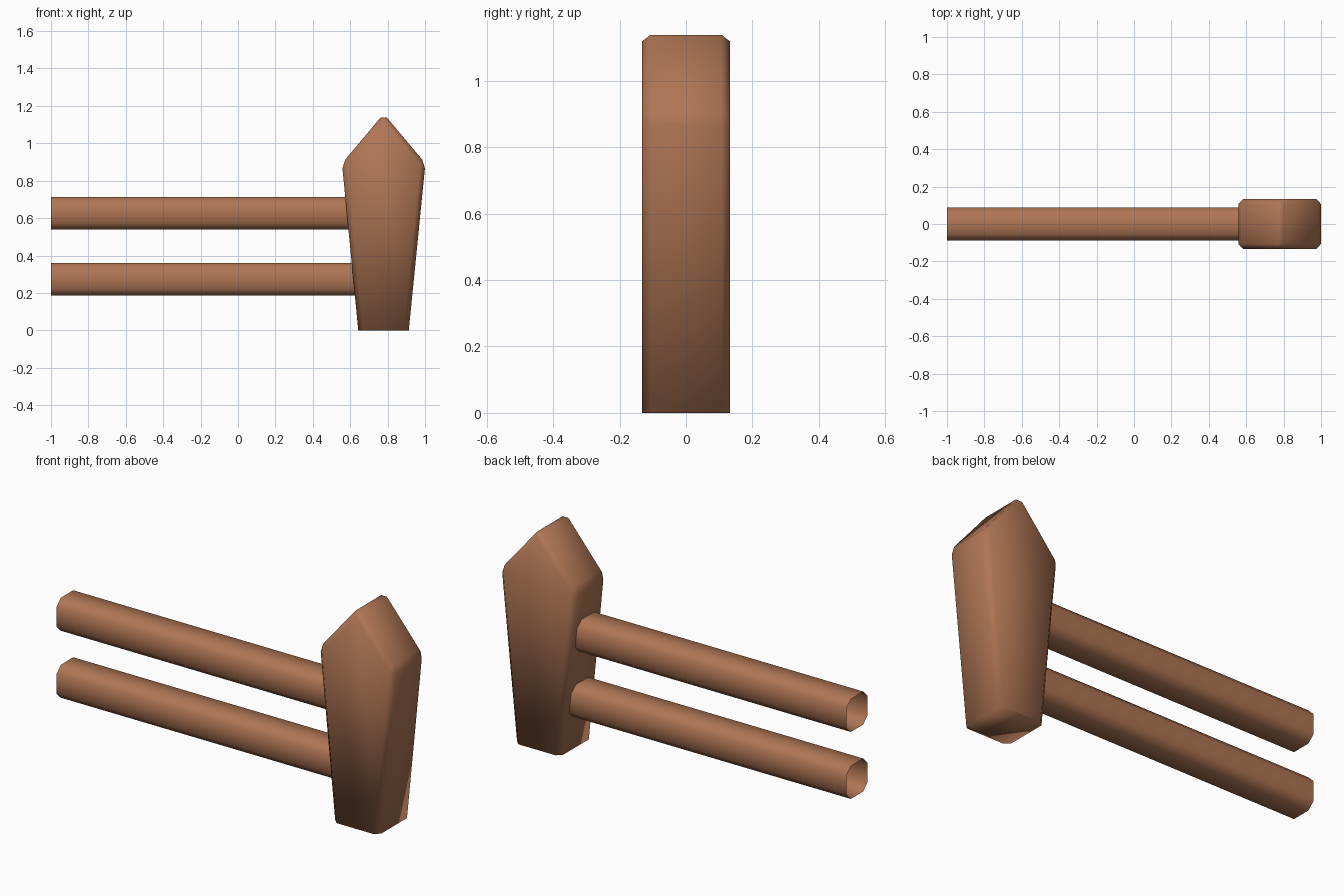
import bpy, bmesh

if "Cube" in bpy.data.objects:
    bpy.data.objects.remove(bpy.data.objects["Cube"])

wood = bpy.data.materials.new("brown wood")
wood.diffuse_color = (0.43, 0.18, 0.09, 1)
wood.use_nodes = True
wood.node_tree.nodes["Principled BSDF"].inputs["Base Color"].default_value = wood.diffuse_color


def finish(bm, name):
    bmesh.ops.recalc_face_normals(bm, faces=bm.faces[:])
    for f in bm.faces:
        f.smooth = True
    me = bpy.data.meshes.new(name)
    bm.to_mesh(me)
    bm.free()
    me.materials.append(wood)
    ob = bpy.data.objects.new(name, me)
    bpy.context.collection.objects.link(ob)


# Pointed, tapered post: extruded pentagon with chamfered edges, sharp at the ground
bm = bmesh.new()
profile = [(0.643, 0), (0.913, 0), (1.002, 0.892), (0.779, 1.158), (0.556, 0.892)]
face = bm.faces.new([bm.verts.new((x, -0.133, z)) for x, z in profile])
ext = bmesh.ops.extrude_face_region(bm, geom=[face])
for v in ext["geom"]:
    if isinstance(v, bmesh.types.BMVert):
        v.co.y = 0.133
if not face.is_valid or len(bm.faces) < 7:
    bm.faces.new([v for v in bm.verts if v.co.y < 0])
edges = [e for e in bm.edges if any(v.co.z > 0.01 for v in e.verts)]
bmesh.ops.bevel(bm, geom=edges, offset=0.026, offset_type='OFFSET',
                segments=1, affect='EDGES', clamp_overlap=True)
finish(bm, "post")


# Horizontal rails: open chamfered square tubes running into the post
def rail(name, zc, r=0.087, c=0.035):
    bm = bmesh.new()
    q = r - c
    section = [(-r, -q), (-q, -r), (q, -r), (r, -q), (r, q), (q, r), (-q, r), (-r, q)]
    a, b = [[bm.verts.new((x, y, zc + z)) for y, z in section] for x in (-1.0, 0.68)]
    for i in range(8):
        j = (i + 1) % 8
        bm.faces.new((a[i], a[j], b[j], b[i]))
    finish(bm, name)


rail("lower_rail", 0.272)
rail("upper_rail", 0.626)
